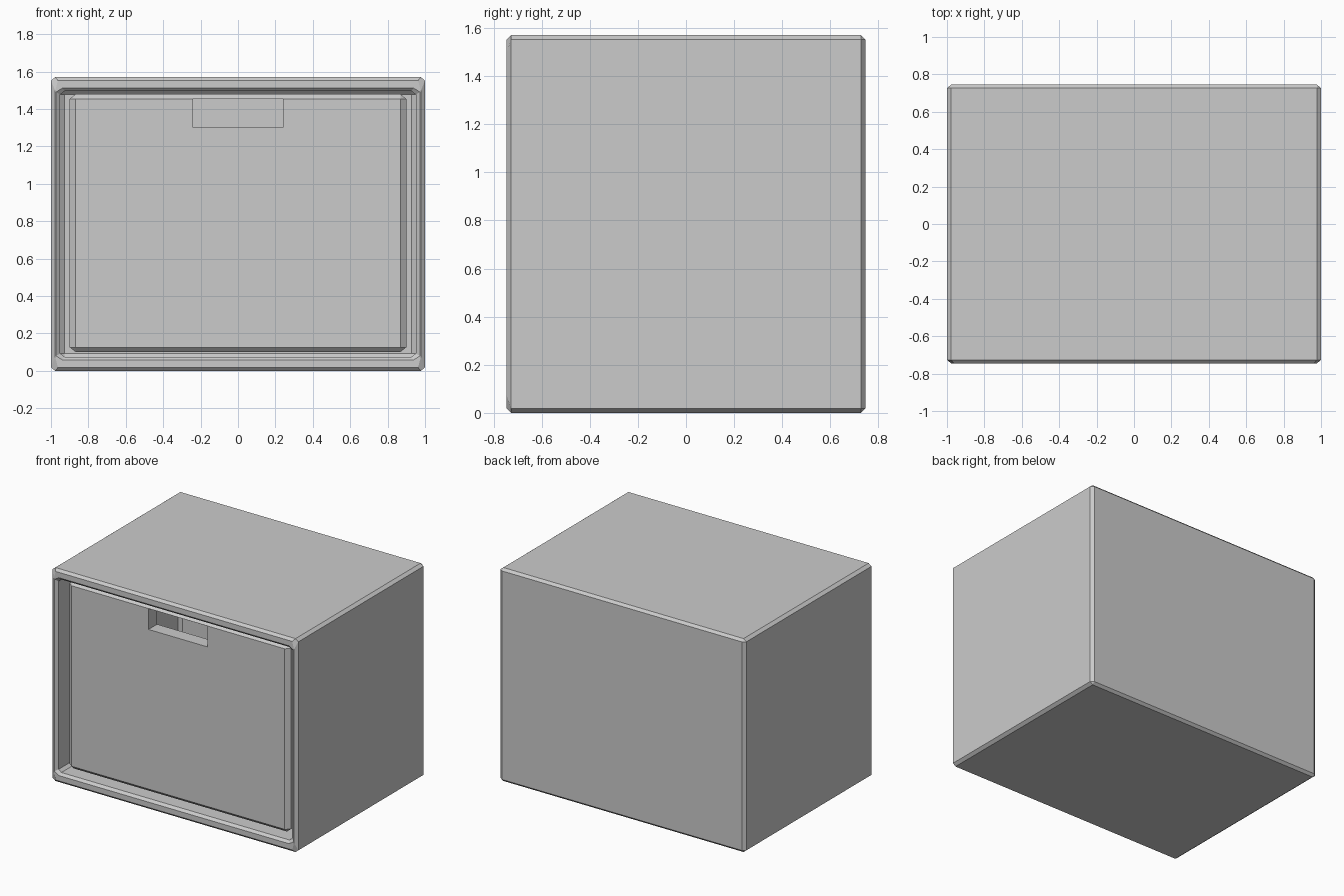
import bpy, bmesh
from mathutils import Vector

if "Cube" in bpy.data.objects:
    bpy.data.objects.remove(bpy.data.objects["Cube"])

STRETCH = 1.25  # bevels are slightly wider along x


def box_bmesh(lo, hi):
    bm = bmesh.new()
    bmesh.ops.create_cube(bm, size=1)
    lo, hi = Vector(lo), Vector(hi)
    for v in bm.verts:
        v.co = Vector([(lo[i] + hi[i]) / 2 + v.co[i] * (hi[i] - lo[i]) for i in range(3)])
    return bm


def bevel_all(bm, width):
    for v in bm.verts:
        v.co.x /= STRETCH
    bmesh.ops.bevel(bm, geom=bm.edges[:], offset=width, segments=1,
                    profile=0.5, affect='EDGES', clamp_overlap=True)
    for v in bm.verts:
        v.co.x *= STRETCH


def finish(bm, name):
    bmesh.ops.recalc_face_normals(bm, faces=bm.faces[:])
    mesh = bpy.data.meshes.new(name)
    bm.to_mesh(mesh)
    bm.free()
    obj = bpy.data.objects.new(name, mesh)
    bpy.context.collection.objects.link(obj)
    return obj


# Cabinet shell: box with the front inset and pushed in to hollow it out
bm = box_bmesh((-1, -0.745, 0), (1, 0.745, 1.57))
front = min(bm.faces, key=lambda f: f.calc_center_median().y)
bmesh.ops.inset_individual(bm, faces=[front], thickness=0.07)
for v in front.verts:
    v.co.z = 0.075 if v.co.z < 0.7 else 1.495
inner = bmesh.ops.extrude_discrete_faces(bm, faces=[front])["faces"][0]
for v in inner.verts:
    v.co.y = 0.68
bevel_all(bm, 0.018)
finish(bm, "cabinet_shell")

# Drawer front, recessed inside the opening
bm = box_bmesh((-0.9, -0.697, 0.1), (0.9, -0.597, 1.48))
bevel_all(bm, 0.026)
drawer = finish(bm, "drawer_front")

# Handle slot cut right through the drawer front
cutter = finish(box_bmesh((-0.24, -0.8, 1.3), (0.24, -0.5, 1.453)), "handle_slot_cutter")
cutter.hide_render = True
mod = drawer.modifiers.new("handle_slot", 'BOOLEAN')
mod.operation = 'DIFFERENCE'
mod.solver = 'EXACT'
mod.object = cutter
bpy.context.view_layer.objects.active = drawer
bpy.ops.object.modifier_apply(modifier=mod.name)
bpy.data.objects.remove(cutter)
